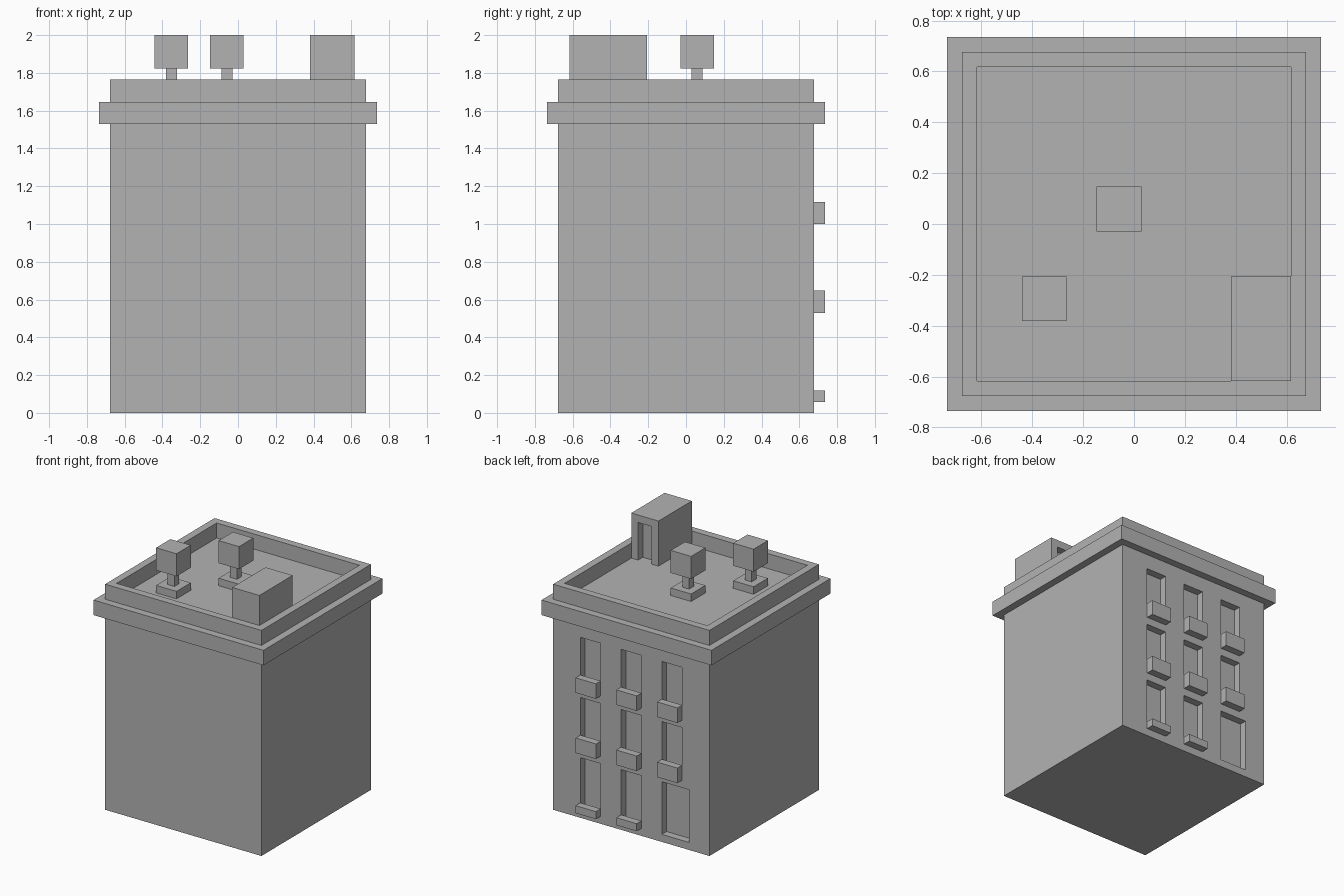
import bpy
import bmesh
from mathutils import Matrix, Vector

old = bpy.data.objects.get("Cube")
if old:
    bpy.data.objects.remove(old, do_unlink=True)

U = 1 / 17  # one block of the building's module

# Single colour for the whole building
stone = bpy.data.materials.new("plain grey")
stone.use_nodes = True
grey = (0.45, 0.45, 0.45, 1)
stone.diffuse_color = grey
stone.node_tree.nodes["Principled BSDF"].inputs["Base Color"].default_value = grey


def boxes(name, spans):
    """One object from boxes given as (x0, x1, y0, y1, z0, z1) in blocks."""
    bm = bmesh.new()
    for x0, x1, y0, y1, z0, z1 in spans:
        size = Vector((x1 - x0, y1 - y0, z1 - z0)) * U
        centre = Vector((x0 + x1, y0 + y1, z0 + z1)) * U / 2
        bmesh.ops.create_cube(
            bm, size=1, matrix=Matrix.Translation(centre) @ Matrix.Diagonal(size).to_4x4())
    mesh = bpy.data.meshes.new(name)
    bm.to_mesh(mesh)
    bm.free()
    mesh.materials.append(stone)
    obj = bpy.data.objects.new(name, mesh)
    bpy.context.collection.objects.link(obj)
    return obj


def carve(obj, spans):
    """Cut boxes out of an object and keep the result as its mesh."""
    cutter = boxes("cutter", spans)
    cutter.hide_render = True
    mod = obj.modifiers.new("carve", 'BOOLEAN')
    mod.operation = 'DIFFERENCE'
    mod.solver = 'EXACT'
    mod.object = cutter
    graph = bpy.context.evaluated_depsgraph_get()
    mesh = bpy.data.meshes.new_from_object(obj.evaluated_get(graph))
    obj.modifiers.clear()
    obj.data = mesh
    bpy.data.objects.remove(cutter, do_unlink=True)


WALL = 11.5    # half width of the walls
INNER = 10.5   # half width inside the parapet
ROOF = 28      # roof level
TOP = 34       # highest level

# Walls with sunken roof, window recesses and entrance on the back
columns = (6, 0, -6)
floors = (1, 9, 17)
cuts = [(-INNER, INNER, -INNER, INNER, ROOF, ROOF + 4)]
ledges = []
for x in columns:
    for z in floors:
        entrance = x == columns[-1] and z == floors[0]
        left = x - (2.5 if entrance else 1.5)
        cuts.append((left, x + 1.5, INNER, WALL + 1, z, z + 7))
        if not entrance:
            height = 1 if z == floors[0] else 2
            ledges.append((left, x + 1.5, WALL, WALL + 1, z, z + height))
walls = boxes("walls", [(-WALL, WALL, -WALL, WALL, 0, ROOF + 2)])
carve(walls, cuts)

# Window boxes and sills
boxes("window_ledges", ledges)

# Cornice band around the walls
cornice = boxes("cornice", [(-WALL - 1, WALL + 1, -WALL - 1, WALL + 1, ROOF - 2, ROOF)])
carve(cornice, [(-WALL, WALL, -WALL, WALL, ROOF - 3, ROOF + 1)])

# Stair house with a recessed doorway
stair_house = boxes("stair_house", [(6.5, INNER, -INNER, -3.5, ROOF, TOP)])
carve(stair_house, [(7.5, 9.5, -4.5, -2.5, ROOF - 1, TOP - 1)])

# Roof vents: base, stem and head
for name, x, y in (("front_vent", -6, -5), ("middle_vent", -1, 1)):
    boxes(name, [(x - r, x + r, y - r, y + r, z0, z1)
                 for r, z0, z1 in ((1.5, ROOF, ROOF + 1), (0.5, ROOF + 1, TOP - 3),
                                   (1.5, TOP - 3, TOP))])
